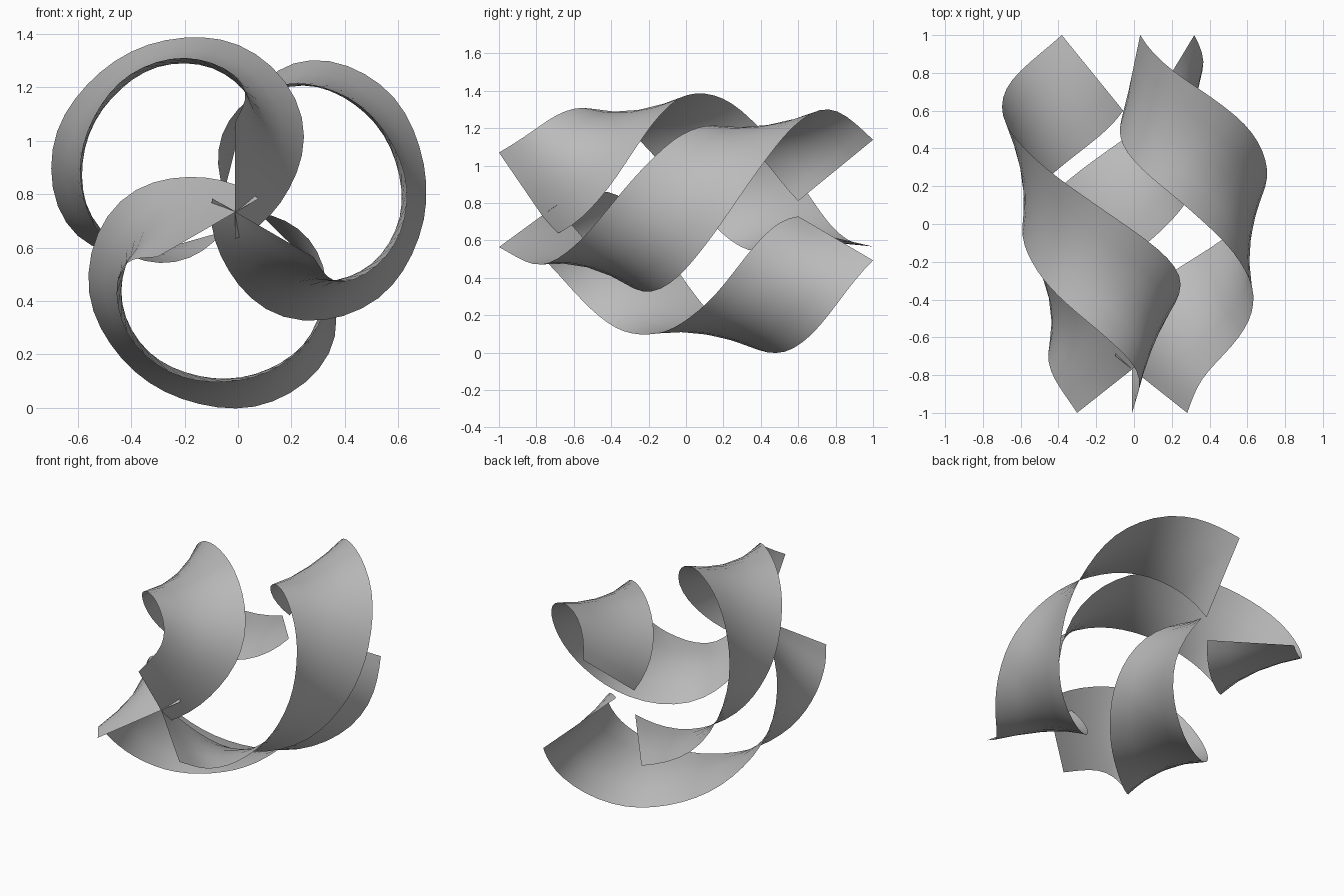
import bpy, math
from mathutils import Vector

cube = bpy.data.objects.get("Cube")
if cube:
    bpy.data.objects.remove(cube)

grey = bpy.data.materials.new("plain_grey")
grey.use_nodes = True
grey.diffuse_color = (0.5, 0.5, 0.5, 1)
grey.node_tree.nodes["Principled BSDF"].inputs["Base Color"].default_value = (0.5, 0.5, 0.5, 1)

SEGMENTS, ACROSS = 36, 4
AXIS = Vector((-0.01, 0, 0.733))     # common axis runs along y
COIL = Vector((-0.21, 0, 0.167))     # coil centre, offset from the axis

# Rim guides: (angle in degrees, radius) around the coil, evenly spaced along the ribbon
REAR = [(-52, .34), (-15, .41), (22, .495), (60, .51), (96, .478),
        (134, .462), (172, .478), (210, .465), (244, .37)]
FRONT = [(39, .27), (51, .385), (80, .41), (114, .395), (150, .37),
         (188, .373), (224, .385), (263, .36), (304, .291)]


def smooth(points, t):
    """Catmull-Rom point at t (0 to 1) along evenly spaced guides."""
    pts = [Vector(p) for p in points]
    pts = [2 * pts[0] - pts[1]] + pts + [2 * pts[-1] - pts[-2]]
    spans = len(points) - 1
    i = min(int(t * spans), spans - 1)
    u = t * spans - i
    a, b, c, d = pts[i:i + 4]
    return 0.5 * (2 * b + (c - a) * u + (2 * a - 5 * b + 4 * c - d) * u ** 2
                  + (3 * b - a - 3 * c + d) * u ** 3)


def rim(points, y_start, y_end, t):
    angle, radius = smooth(points, t)
    a = math.radians(angle)
    return COIL + Vector((radius * math.cos(a), y_start + (y_end - y_start) * t,
                          radius * math.sin(a)))


def turn(p, degrees):
    """Turn about the common axis, then move into place."""
    a = math.radians(degrees)
    c, s = math.cos(a), math.sin(a)
    return AXIS + Vector((p.x * c - p.z * s, p.y, p.x * s + p.z * c))


def ribbon(name, degrees):
    verts, faces = [], []
    for i in range(SEGMENTS + 1):
        t = i / SEGMENTS
        front, rear = rim(FRONT, -1, 0.6, t), rim(REAR, -0.7, 1, t)
        verts += [turn(front.lerp(rear, j / ACROSS), degrees) for j in range(ACROSS + 1)]
    row = ACROSS + 1
    for i in range(SEGMENTS):
        for j in range(ACROSS):
            k = i * row + j
            faces.append((k, k + 1, k + row + 1, k + row))
    mesh = bpy.data.meshes.new(name)
    mesh.from_pydata(verts, [], faces)
    mesh.materials.append(grey)
    mesh.shade_smooth()
    obj = bpy.data.objects.new(name, mesh)
    bpy.context.collection.objects.link(obj)


# Three equal coiled ribbons around the axis
for name, degrees in (("upper_ribbon", 0), ("lower_ribbon", 120), ("side_ribbon", 240)):
    ribbon(name, degrees)
